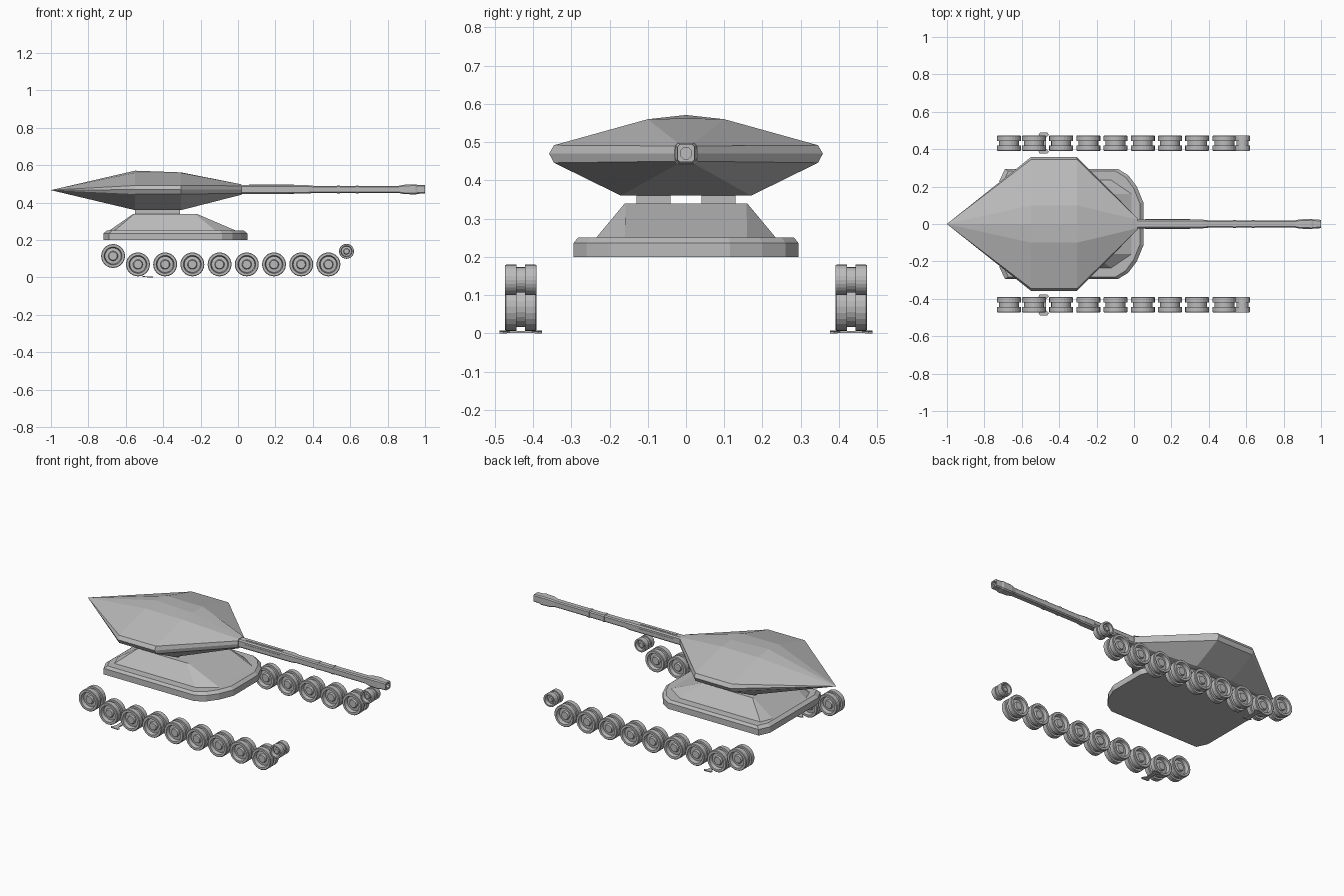
import bpy, bmesh, math

if "Cube" in bpy.data.objects:
    bpy.data.objects.remove(bpy.data.objects["Cube"])

grey = bpy.data.materials.new("armour_grey")
grey.diffuse_color = (0.5, 0.5, 0.5, 1)
grey.use_nodes = True
grey.node_tree.nodes["Principled BSDF"].inputs["Base Color"].default_value = grey.diffuse_color


def make_object(name, bm):
    bmesh.ops.remove_doubles(bm, verts=bm.verts, dist=1e-5)
    bmesh.ops.recalc_face_normals(bm, faces=bm.faces)
    mesh = bpy.data.meshes.new(name)
    bm.to_mesh(mesh)
    bm.free()
    mesh.materials.append(grey)
    ob = bpy.data.objects.new(name, mesh)
    bpy.context.collection.objects.link(ob)
    return ob


def loft(name, rings):
    """Skin a list of equal-length point rings and cap both ends."""
    bm = bmesh.new()
    loops = [[bm.verts.new(p) for p in ring] for ring in rings]
    n = len(loops[0])
    for a, b in zip(loops, loops[1:]):
        for i in range(n):
            j = (i + 1) % n
            bm.faces.new((a[i], a[j], b[j], b[i]))
    bm.faces.new(loops[0])
    bm.faces.new(loops[-1])
    return make_object(name, bm)


def box(name, x0, x1, y0, y1, z0, z1):
    return loft(name, [[(x0, y0, z), (x1, y0, z), (x1, y1, z), (x0, y1, z)]
                       for z in (z0, z1)])


def mirror_half(half):
    """Complete a plan outline given its +y half from back to front."""
    return half + [(x, -y) for x, y in reversed(half)]


# Turret: faceted diamond, pointed at one end and narrow at the gun end
def turret_ring(x, half, top, bottom):
    pts = [(x, 0, top)] + [(x, y, z) for y, z in half]
    return pts + [(x, 0, bottom)] + [(x, -y, z) for y, z in reversed(half)]


wide = [(0.10, 0.56), (0.345, 0.492), (0.358, 0.47), (0.345, 0.446), (0.17, 0.36)]
nose = [(0.022, 0.498), (0.029, 0.490), (0.03, 0.47), (0.029, 0.450), (0.022, 0.443)]
tip = [(0.0006 * y / 0.36, 0.467 + (z - 0.467) * 0.002) for y, z in wide]
loft("turret", [turret_ring(-1.0, tip, 0.4672, 0.4668),
                turret_ring(-0.55, wide, 0.571, 0.36),
                turret_ring(-0.305, wide, 0.562, 0.36),
                turret_ring(0.02, nose, 0.498, 0.443)])

# Pair of supports between turret and base
for s in (-1, 1):
    box("turret_support", -0.55, -0.31, min(s * 0.04, s * 0.13),
        max(s * 0.04, s * 0.13), 0.335, 0.365)

# Base slab with chamfered rim
plan = mirror_half([(-0.72, 0.23), (-0.69, 0.294), (-0.085, 0.294),
                    (-0.03, 0.26), (0.015, 0.20), (0.05, 0.115)])
rim = [((x + 0.33) * 0.95 - 0.33, y * 0.96) for x, y in plan]
loft("base_slab", [[(x, y, 0.2) for x, y in plan],
                   [(x, y, 0.236) for x, y in plan],
                   [(x, y, 0.251) for x, y in rim]])

# Sloped upper base
low = mirror_half([(-0.69, 0.16), (-0.66, 0.235), (-0.12, 0.235), (-0.01, 0.16)])
high = mirror_half([(-0.56, 0.155), (-0.555, 0.16), (-0.23, 0.16), (-0.22, 0.158)])
loft("base_upper", [[(x, y, 0.25) for x, y in low],
                    [(x, y, 0.34) for x, y in high]])


# Gun barrel: bevelled square section with a hollow muzzle
def square_ring(x, h, bevel):
    b = h * bevel
    yz = [(h, b), (b, h), (-b, h), (-h, b), (-h, -b), (-b, -h), (b, -h), (h, -b)]
    return [(x, y, 0.471 + z) for y, z in yz]


sections = [(0.0, 0.024, 0.7), (0.37, 0.023, 0.7), (0.40, 0.0195, 0.7),
            (0.86, 0.0195, 0.7), (0.89, 0.025, 0.75), (0.95, 0.027, 0.75),
            (0.96, 0.0235, 0.75), (1.0, 0.0225, 0.75), (1.0, 0.015, 0.414),
            (0.92, 0.015, 0.414)]
loft("gun_barrel", [square_ring(*s) for s in sections])
loft("barrel_band", [square_ring(x, 0.0215, 0.7) for x in (0.53, 0.545)])
loft("barrel_joint", [square_ring(x, 0.0215, 0.7) for x in (0.63, 0.645)])

# Thin rails along the thick part of the barrel
box("side_rail", 0.06, 0.30, -0.0255, 0.0255, 0.465, 0.477)
box("top_rail", 0.06, 0.30, -0.006, 0.006, 0.4455, 0.4965)

# Wheels: turned double rim with recessed face and hub
half_profile = [(0.022, 0.032), (0.026, 0.022), (0.043, 0.020), (0.048, 0.041),
                (0.061, 0.041), (0.064, 0.038), (0.064, 0.011), (0.053, 0.011)]
profile = half_profile + [(r, -y) for r, y in reversed(half_profile)]


def wheel(name, x, y, z, radius, sides=24):
    k = radius / 0.064
    angles = [2 * math.pi * i / sides for i in range(sides)]
    loft(name, [[(x + k * r * math.cos(a), y + dy, z + k * r * math.sin(a))
                 for a in angles] for r, dy in profile])


for side in (-1, 1):
    y = side * 0.432
    for i in range(8):
        wheel("road_wheel", -0.535 + 0.1455 * i, y, 0.07, 0.064)
    wheel("drive_wheel", -0.668, y, 0.115, 0.064)
    wheel("idler_wheel", 0.58, y, 0.14, 0.04)

    # Single track link below the wheels, slightly tilted
    outline = [(-0.028, 0.045), (-0.02, 0.056), (0.02, 0.056), (0.028, 0.045),
               (0.012, 0.03), (0.012, -0.03), (0.028, -0.045), (0.02, -0.056),
               (-0.02, -0.056), (-0.028, -0.045), (-0.012, -0.03), (-0.012, 0.03)]
    loft("track_link", [[(-0.483 + dx, y + dy, h + 0.04 * (0.028 - dx))
                         for dx, dy in outline] for h in (0.0, 0.005)])
